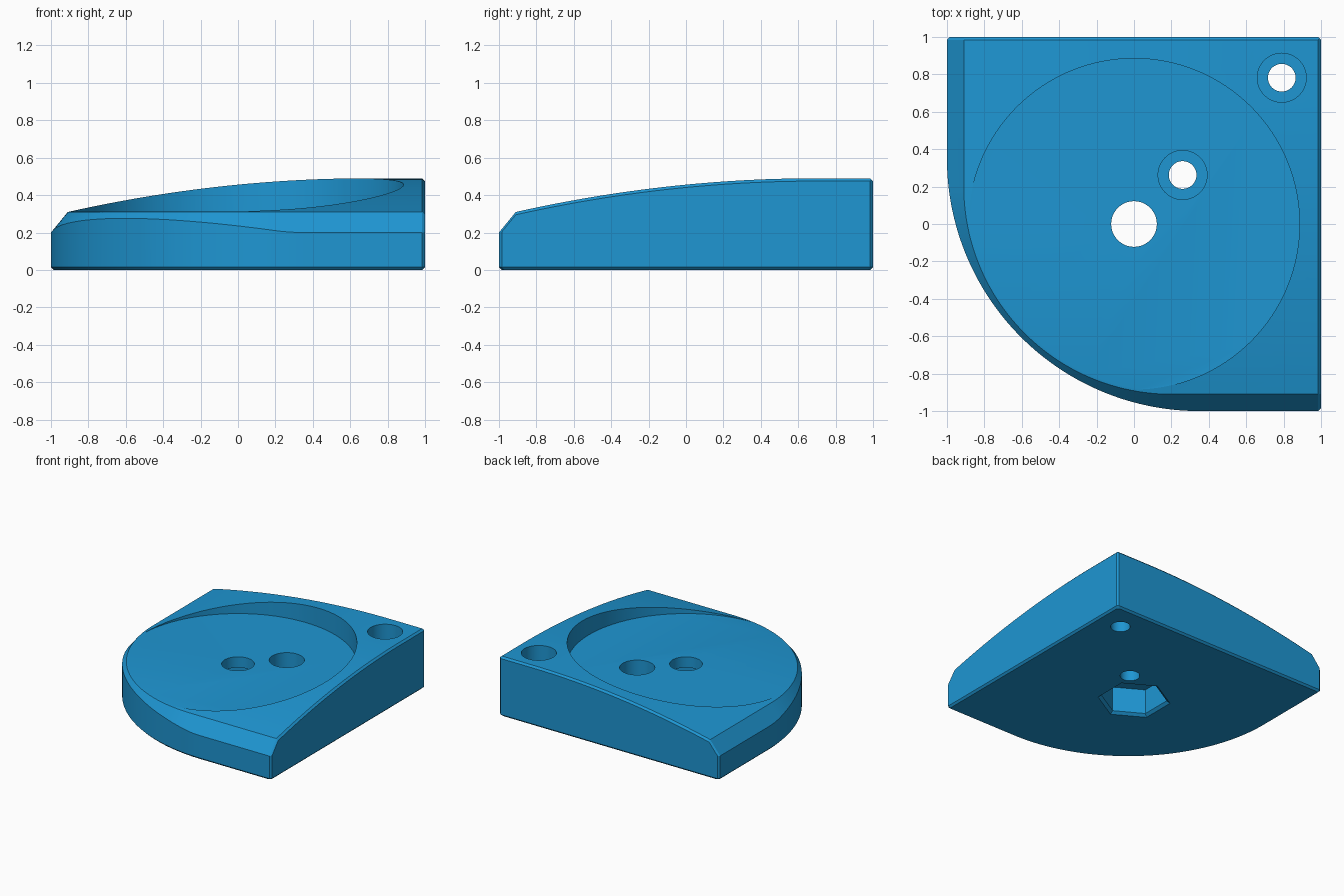
import bpy, bmesh, math

if "Cube" in bpy.data.objects:
    bpy.data.objects.remove(bpy.data.objects["Cube"])

BEVEL = 0.015
blue = bpy.data.materials.new("blue")
blue.diffuse_color = (0.013, 0.305, 0.65, 1)
blue.use_nodes = True
blue.node_tree.nodes["Principled BSDF"].inputs["Base Color"].default_value = blue.diffuse_color


def make(name, bm):
    bmesh.ops.recalc_face_normals(bm, faces=bm.faces)
    mesh = bpy.data.meshes.new(name)
    bm.to_mesh(mesh)
    bm.free()
    mesh.materials.append(blue)
    obj = bpy.data.objects.new(name, mesh)
    bpy.context.collection.objects.link(obj)
    return obj


def stack(name, rings):
    """Closed solid skinned through rings of equal point count."""
    bm = bmesh.new()
    loops = [[bm.verts.new(p) for p in ring] for ring in rings]
    n = len(loops[0])
    for a, b in zip(loops, loops[1:]):
        for i in range(n):
            j = (i + 1) % n
            bm.faces.new((a[i], a[j], b[j], b[i]))
    bm.faces.new(loops[0])
    bm.faces.new(loops[-1])
    return make(name, bm)


def ring(x, y, r, z, sides=64, turn=0.0):
    return [(x + r * math.cos(turn + math.tau * i / sides),
             y + r * math.sin(turn + math.tau * i / sides), z) for i in range(sides)]


def outline(inset, z):
    """Square plan with one large rounded corner and small clipped corners."""
    e, c, r = 1 - inset, BEVEL, 1.35 - inset
    pts = [(e - c, -e), (e, -e + c), (e, e - c), (e - c, e), (-e + c, e), (-e, e - c)]
    for i in range(73):
        a = math.pi + math.pi / 2 * i / 72
        pts.append((0.35 + r * math.cos(a), 0.35 + r * math.sin(a)))
    return [(x, y, z) for x, y in pts]


def height(d):
    """Top height at a distance in from the two low sides."""
    if d < 0.09:
        return 0.2 + d * 0.11 / 0.09
    return 0.49 - 0.0695 * max(0, 1.7 - d) ** 2


def domed_top():
    """Domed solid with chamfered rim, trimming the body from above."""
    steps = [-0.05, 0.0, 0.09] + [0.09 + 1.61 * i / 24 for i in range(1, 25)] + [1.985]
    bm = bmesh.new()
    rows = []
    for d in steps:
        z, s = height(d), d - 1
        c, r = max(0.2, s), max(0.0, 1.2 - d)
        row = [(1.05, s, z - 0.065), (0.985, s, z)]
        for i in range(49):
            a = 1.5 * math.pi - math.pi / 2 * i / 48
            row.append((c + r * math.cos(a), c + r * math.sin(a), z))
        row += [(s, 0.985, z), (s, 1.05, z - 0.065)]
        rows.append(row)
    rows.append([(1.05, 1.05, 0.425)] * len(rows[0]))
    grid = [[bm.verts.new(p) for p in row] for row in rows]
    for a, b in zip(grid, grid[1:]):
        for i in range(len(a) - 1):
            bm.faces.new((a[i], a[i + 1], b[i + 1], b[i]))
    bmesh.ops.remove_doubles(bm, verts=bm.verts, dist=1e-5)
    bmesh.ops.dissolve_degenerate(bm, edges=bm.edges, dist=1e-5)
    # skirt down to a closed underside
    rim = [e for e in bm.edges if e.is_boundary]
    new = bmesh.ops.extrude_edge_only(bm, edges=rim)["geom"]
    for v in new:
        if isinstance(v, bmesh.types.BMVert):
            v.co.z = -0.5
    bmesh.ops.contextual_create(
        bm, geom=[e for e in new if isinstance(e, bmesh.types.BMEdge)])
    return make("dome_cutter", bm)


def cut(body, cutter, operation="DIFFERENCE"):
    mod = body.modifiers.new("cut", "BOOLEAN")
    mod.operation, mod.object, mod.solver = operation, cutter, "EXACT"
    bpy.context.view_layer.objects.active = body
    bpy.ops.object.modifier_apply(modifier=mod.name)
    bpy.data.objects.remove(cutter)


# Body block with chamfered bottom edge, trimmed to the domed top
body = stack("corner_body", [outline(BEVEL, 0), outline(0, BEVEL), outline(0, 0.6)])
cut(body, domed_top(), "INTERSECT")

# Round recess, running out level with the rounded corner
FLOOR = 0.313
cut(body, stack("recess_cutter", [ring(0, 0, 0.885, FLOOR, 128), ring(0, 0, 0.885, 0.8, 128)]))

# Centre hole with a hexagonal nut pocket underneath
cut(body, stack("centre_hole_cutter", [ring(0, 0, 0.122, -0.1), ring(0, 0, 0.122, 0.8)]))
t = math.pi / 6
cut(body, stack("nut_cutter", [ring(0, 0, 0.3, -0.02, 6, t), ring(0, 0, 0.25, 0.02, 6, t),
                               ring(0, 0, 0.25, 0.225, 6, t)]))

# Counterbored screw holes
for x, y in ((0.26, 0.262), (0.79, 0.782)):
    cut(body, stack("screw_cutter", [ring(x, y, 0.074, -0.1), ring(x, y, 0.074, 0.1),
                                     ring(x, y, 0.131, 0.1), ring(x, y, 0.131, 0.8)]))

# Smooth the curved faces, keep the edges sharp
bpy.ops.object.select_all(action="DESELECT")
body.select_set(True)
bpy.context.view_layer.objects.active = body
bpy.ops.object.shade_smooth_by_angle(angle=math.radians(20))
